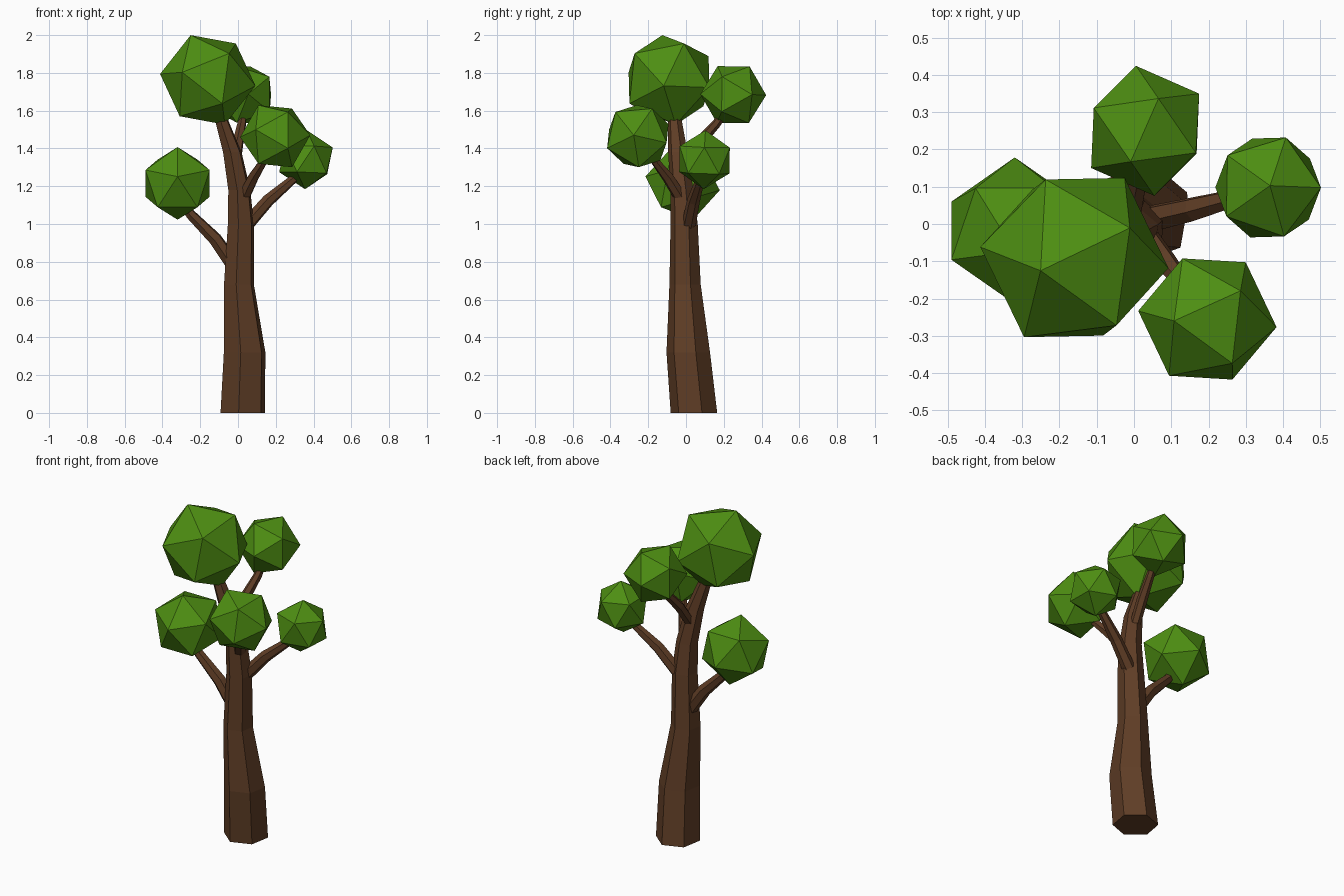
import bpy, bmesh, math
from mathutils import Vector, Matrix

if "Cube" in bpy.data.objects:
    bpy.data.objects.remove(bpy.data.objects["Cube"])


def material(name, color):
    m = bpy.data.materials.new(name)
    m.diffuse_color = (*color, 1)
    m.use_nodes = True
    m.node_tree.nodes["Principled BSDF"].inputs["Base Color"].default_value = m.diffuse_color
    return m


bark = material("bark_brown", (0.115, 0.047, 0.019))
leaf = material("leaf_green", (0.075, 0.27, 0.006))


def finish(bm, name, mat):
    bmesh.ops.recalc_face_normals(bm, faces=bm.faces)
    me = bpy.data.meshes.new(name)
    bm.to_mesh(me)
    bm.free()
    me.materials.append(mat)
    ob = bpy.data.objects.new(name, me)
    bpy.context.collection.objects.link(ob)
    return ob


def limb(name, path, flat=False, sides=6, turn=20):
    """Capped tapering tube through (x, y, z, radius) stations."""
    bm = bmesh.new()
    pts = [Vector(p[:3]) for p in path]
    rings = []
    for i, p in enumerate(pts):
        d = pts[min(i + 1, len(pts) - 1)] - pts[max(i - 1, 0)]
        up = Vector((0, 0, 1))
        rot = Matrix.Identity(3) if flat else up.rotation_difference(d).to_matrix()
        ring = []
        for k in range(sides):
            a = math.radians(turn) + math.tau * k / sides
            ring.append(bm.verts.new(p + rot @ Vector((math.cos(a), math.sin(a), 0)) * path[i][3]))
        rings.append(ring)
    for lo, hi in zip(rings, rings[1:]):
        for k in range(sides):
            n = (k + 1) % sides
            bm.faces.new((lo[k], lo[n], hi[n], hi[k]))
    bm.faces.new(rings[0][::-1])
    bm.faces.new(rings[-1])
    return finish(bm, name, bark)


def frame(a, b):
    """Orthonormal frame with first axis along a, second towards b."""
    x = Vector(a).normalized()
    b = Vector(b)
    y = (b - x * b.dot(x)).normalized()
    return Matrix((x, y, x.cross(y))).transposed()


def foliage(name, centre, radius, corner, neighbour):
    """Icosahedron turned so one corner and its neighbour face given ways."""
    bm = bmesh.new()
    bmesh.ops.create_icosphere(bm, subdivisions=1, radius=1)
    bm.verts.ensure_lookup_table()
    v = bm.verts[0]
    s = 1 / v.co.length
    rot = frame(corner, neighbour) @ frame(v.co, v.link_edges[0].other_vert(v).co).transposed()
    for w in bm.verts:
        w.co = rot @ w.co * s * radius + Vector(centre)
    return finish(bm, name, leaf)


# Trunk: leaning, tapering hexagonal column
limb("trunk", [(0.025, 0.042, 0, 0.125), (0.035, 0.012, 0.32, 0.117),
               (0.005, -0.005, 0.68, 0.084), (0.015, -0.01, 1.0, 0.073),
               (0.007, -0.022, 1.18, 0.062), (-0.03, -0.043, 1.38, 0.052),
               (-0.09, -0.06, 1.56, 0.036), (-0.12, -0.075, 1.65, 0.03)], flat=True)

# Branches
limb("left_branch", [(-0.03, 0, 0.79, 0.04), (-0.12, -0.005, 0.92, 0.037),
                     (-0.25, -0.015, 1.05, 0.028), (-0.3, -0.02, 1.12, 0.024)])
limb("right_branch", [(0.05, 0.015, 1.0, 0.038), (0.16, 0.04, 1.125, 0.034),
                      (0.29, 0.075, 1.235, 0.024), (0.34, 0.09, 1.29, 0.022)])
limb("front_branch", [(0.03, -0.03, 1.14, 0.034), (0.08, -0.095, 1.245, 0.031),
                      (0.14, -0.17, 1.34, 0.022), (0.18, -0.23, 1.42, 0.02)])
limb("back_branch", [(-0.015, -0.01, 1.31, 0.03), (0, 0.07, 1.43, 0.03),
                     (0.02, 0.16, 1.53, 0.024), (0.025, 0.21, 1.6, 0.02)])

# Foliage clumps
foliage("top_foliage", (-0.16, -0.09, 1.763), 0.256, (-0.09, -0.035, 0.235), (0.15, 0.08, 0.195))
foliage("back_foliage", (0.03, 0.25, 1.685), 0.176, (-0.04, -0.085, 0.155), (0.035, 0.085, 0.14))
foliage("front_foliage", (0.197, -0.255, 1.465), 0.187, (-0.09, -0.005, 0.165), (0.088, 0.075, 0.145))
foliage("right_foliage", (0.36, 0.098, 1.34), 0.156, (0.005, 0.005, 0.155), (0.14, 0, 0.08))
foliage("left_foliage", (-0.32, -0.018, 1.215), 0.2, (0, -0.19, 0.035), (0, -0.05, 0.19))
